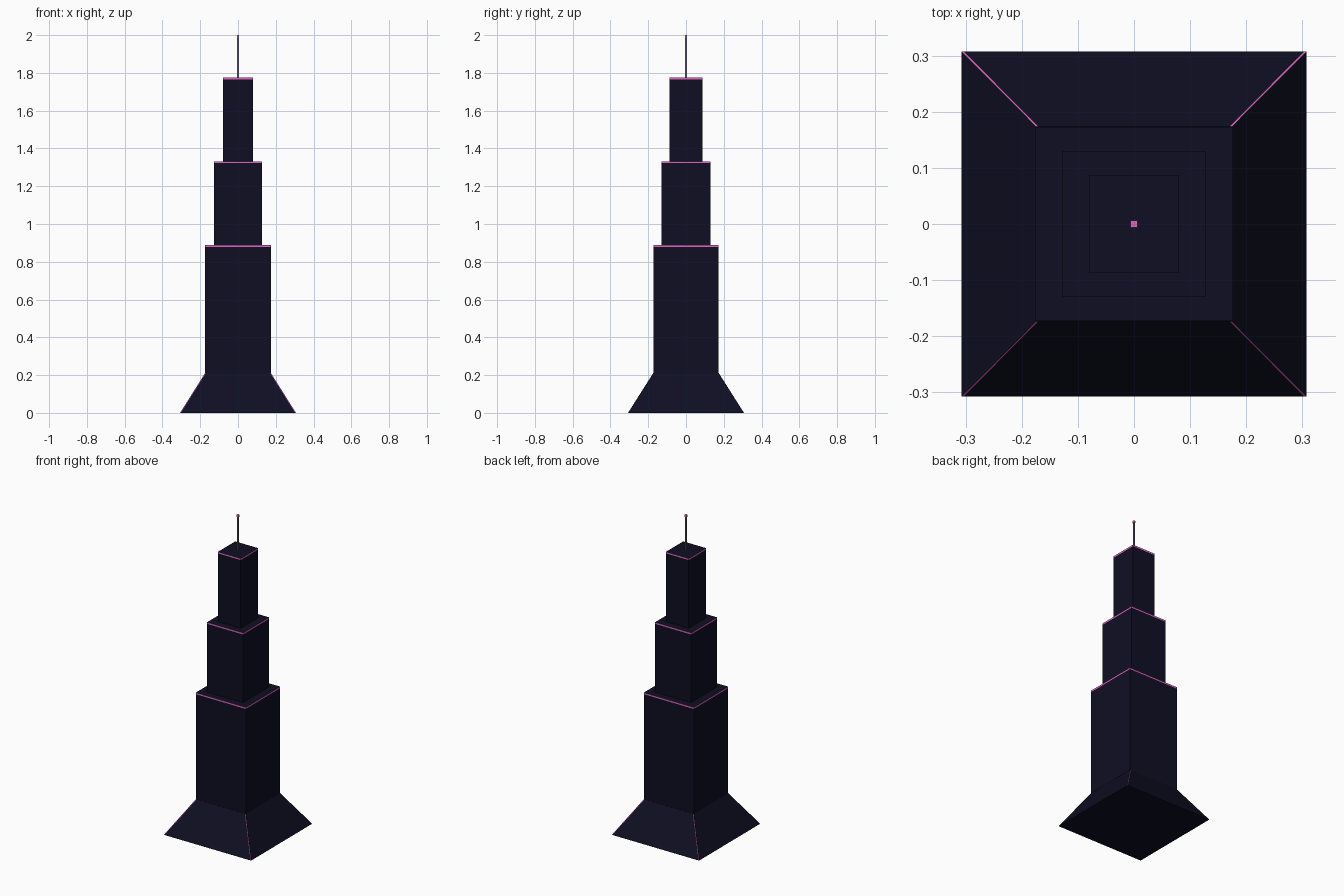
import bpy
import bmesh

if "Cube" in bpy.data.objects:
    bpy.data.objects.remove(bpy.data.objects["Cube"])


def material(name, rgb):
    m = bpy.data.materials.new(name)
    m.diffuse_color = (*rgb, 1.0)
    m.use_nodes = True
    m.node_tree.nodes["Principled BSDF"].inputs["Base Color"].default_value = m.diffuse_color
    return m


NAVY = material("dark navy", (0.0045, 0.0045, 0.0165))
PINK = material("neon pink", (0.75, 0.13, 0.53))
GREY = material("antenna grey", (0.16, 0.15, 0.21))


def stack(name, levels, mats, side_rule, strip=0.0):
    """Loft rectangular rings (half_x, half_y, z) and cap both ends.
    strip > 0 splits the front and back faces next to the corners."""
    bm = bmesh.new()
    rings = []
    for hx, hy, z in levels:
        if strip:
            s = hx - strip
            pts = [(-hx, -hy), (-s, -hy), (s, -hy), (hx, -hy),
                   (hx, hy), (s, hy), (-s, hy), (-hx, hy)]
        else:
            pts = [(-hx, -hy), (hx, -hy), (hx, hy), (-hx, hy)]
        rings.append([bm.verts.new((x, y, z)) for x, y in pts])
    n = len(rings[0])
    for level, (a, b) in enumerate(zip(rings, rings[1:])):
        for i in range(n):
            j = (i + 1) % n
            face = bm.faces.new((a[i], a[j], b[j], b[i]))
            face.material_index = side_rule(level, i)
    bm.faces.new(rings[0][::-1])
    bm.faces.new(rings[-1])
    me = bpy.data.meshes.new(name)
    bm.to_mesh(me)
    bm.free()
    for m in mats:
        me.materials.append(m)
    ob = bpy.data.objects.new(name, me)
    bpy.context.collection.objects.link(ob)
    return ob


# Flared base, with glowing strips along the corners of its front and back
stack("flared_base", [(0.307, 0.307, 0.0), (0.175, 0.174, 0.21)], [NAVY, PINK],
      lambda level, i: int(i in (0, 2, 4, 6)), strip=0.004)

# Three stepped tiers, each with a glowing band under the roof edge
TIERS = [("lower_tier", 0.176, 0.173, 0.21, 0.888),
         ("middle_tier", 0.127, 0.130, 0.888, 1.332),
         ("upper_tier", 0.080, 0.087, 1.332, 1.776)]
for name, hx, hy, z0, z1 in TIERS:
    stack(name, [(hx, hy, z0), (hx, hy, z1 - 0.01), (hx, hy, z1)], [NAVY, PINK],
          lambda level, i: int(level == 1))

# Antenna mast and its beacon
stack("antenna", [(0.0045, 0.0045, 1.776), (0.0045, 0.0045, 1.987)], [GREY],
      lambda level, i: 0)
stack("beacon", [(0.0065, 0.0065, 1.987), (0.0065, 0.0065, 2.0)], [PINK],
      lambda level, i: 0)
